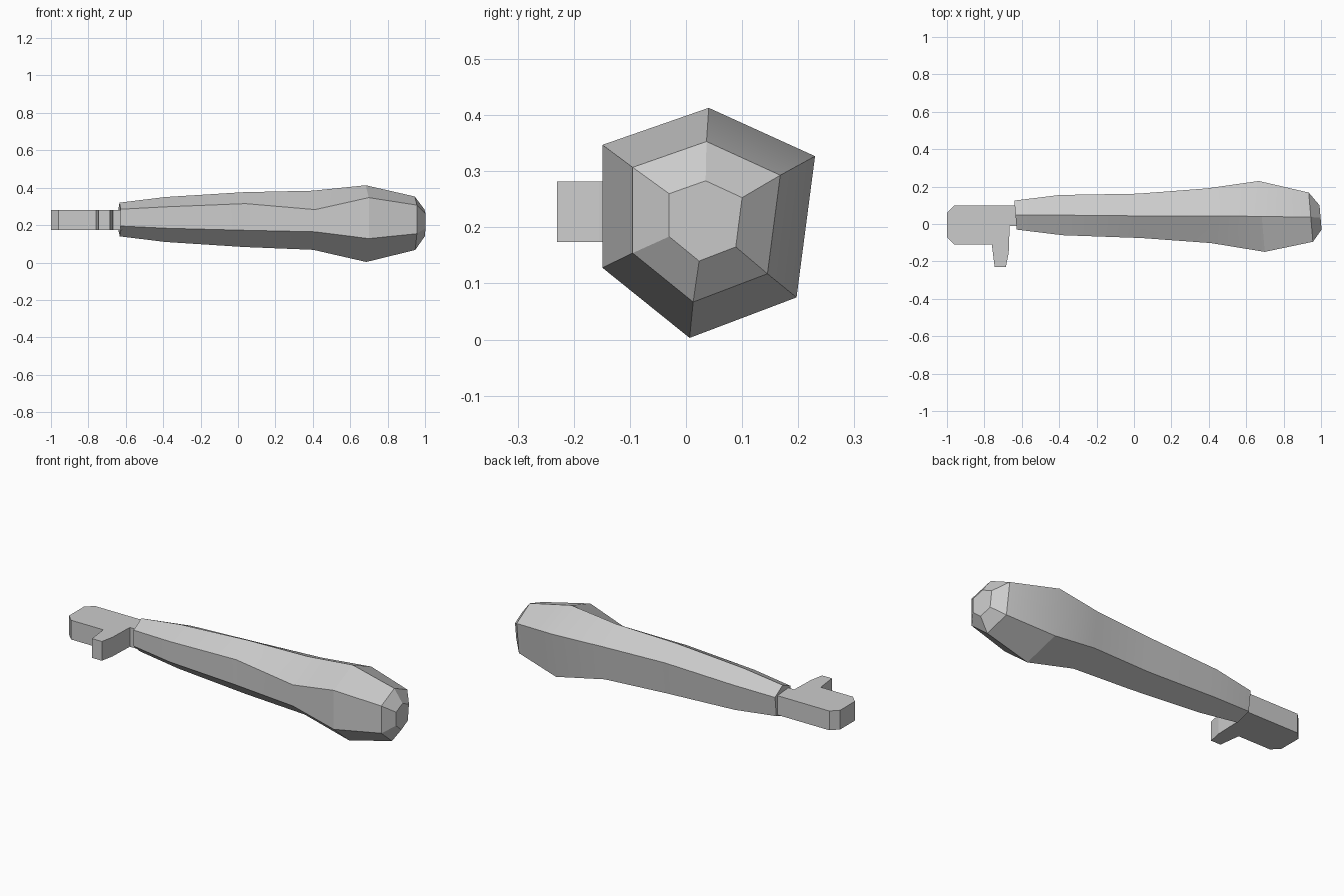
import bpy, bmesh, math

if "Cube" in bpy.data.objects:
    bpy.data.objects.remove(bpy.data.objects["Cube"])

steel = bpy.data.materials.new("plain_grey")
steel.diffuse_color = (0.6, 0.6, 0.6, 1)
steel.use_nodes = True
steel.node_tree.nodes["Principled BSDF"].inputs["Base Color"].default_value = steel.diffuse_color


def add_object(name, bm):
    bmesh.ops.recalc_face_normals(bm, faces=bm.faces)
    mesh = bpy.data.meshes.new(name)
    bm.to_mesh(mesh)
    bm.free()
    mesh.materials.append(steel)
    ob = bpy.data.objects.new(name, mesh)
    bpy.context.collection.objects.link(ob)
    return ob


# Handle: a lopsided hexagon lofted along x
# station: x, y min, y max, z min, z max, z of the front upper corner
stations = [
    (-0.633, -0.03, 0.125, 0.14, 0.32, 0.285),
    (-0.39, -0.06, 0.155, 0.11, 0.35, 0.298),
    (0.03, -0.075, 0.162, 0.083, 0.376, 0.315),
    (0.40, -0.102, 0.19, 0.068, 0.384, 0.283),
    (0.683, -0.149, 0.23, 0.003, 0.413, 0.347),
    (0.945, -0.095, 0.168, 0.067, 0.353, 0.307),
    (0.997, -0.03, 0.10, 0.14, 0.283, 0.26),
]
# hexagon corners as fractions of each station's y and z range
corners = [(0.5, 1), (1, 0.79), (0.913, 0.176), (0.41, 0), (0, 0.305), (0, None)]
bm = bmesh.new()
rings = []
for x, y0, y1, z0, z1, shoulder in stations:
    ring = []
    for u, v in corners:
        y = y0 + u * (y1 - y0)
        z = shoulder if v is None else z0 + v * (z1 - z0)
        ring.append(bm.verts.new((x - 0.085 * (y - 0.04), y, z)))
    rings.append(ring)
for a, b in zip(rings, rings[1:]):
    for i in range(6):
        j = (i + 1) % 6
        bm.faces.new((a[i], a[j], b[j], b[i]))
bm.faces.new(rings[0])
bm.faces.new(rings[-1])
handle = add_object("handle", bm)

# Hooked blade: flat outline extruded upwards, root buried in the handle
outline = [(-1, 0.06), (-0.96, 0.10), (-0.62, 0.10), (-0.62, -0.01),
           (-0.665, -0.01), (-0.67, -0.155), (-0.685, -0.23), (-0.745, -0.23),
           (-0.76, -0.11), (-0.96, -0.11), (-1, -0.07)]
bm = bmesh.new()
face = bm.faces.new([bm.verts.new((x, y, 0.174)) for x, y in outline])
top = bmesh.ops.extrude_face_region(bm, geom=[face])
bmesh.ops.translate(bm, vec=(0, 0, 0.108),
                    verts=[g for g in top["geom"] if isinstance(g, bmesh.types.BMVert)])
add_object("hooked_blade", bm)

# Soft shading along the handle's shallow bends only
bpy.context.view_layer.objects.active = handle
handle.select_set(True)
bpy.ops.object.shade_smooth_by_angle(angle=math.radians(20))
